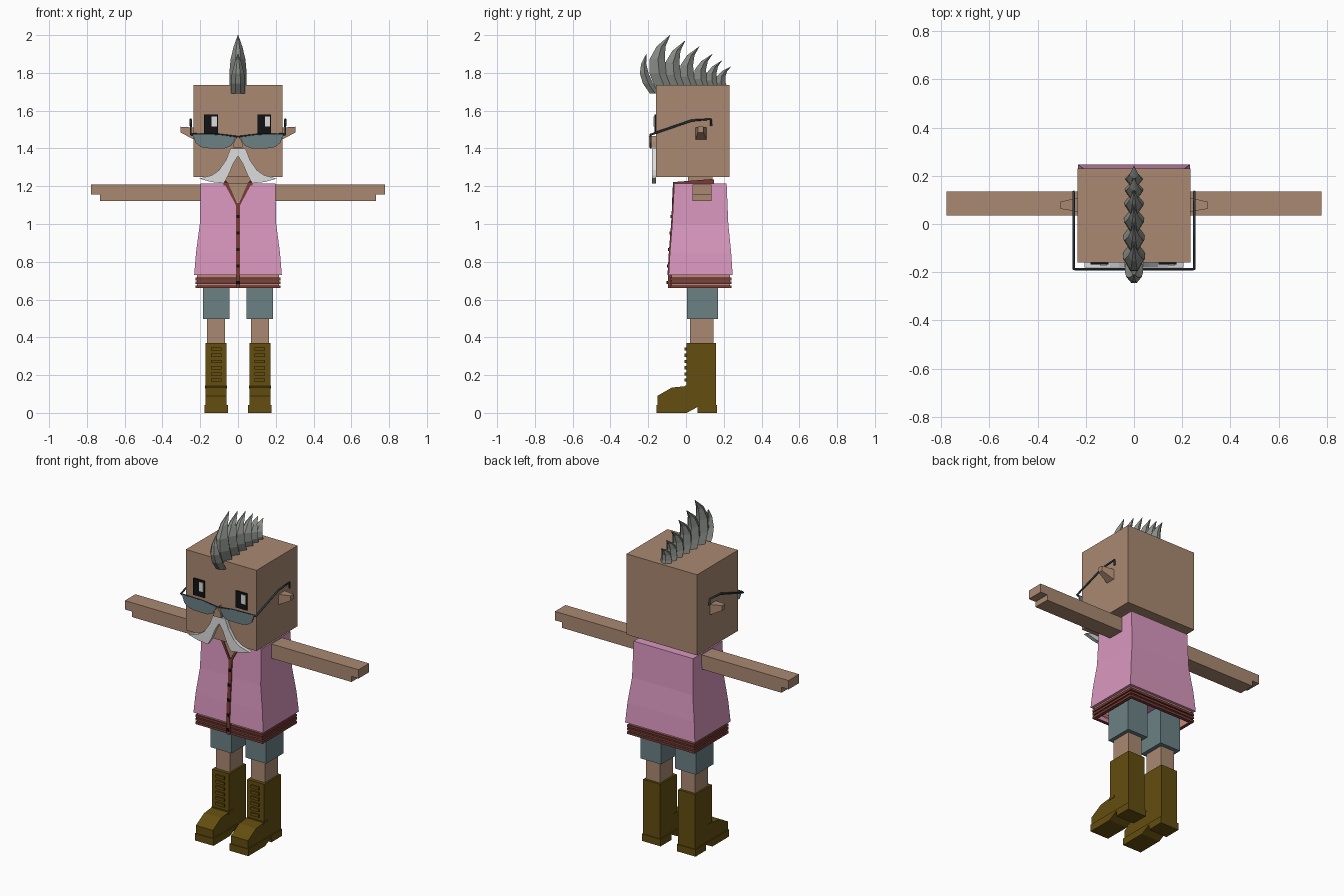
import bpy, bmesh
from mathutils import Vector

cube = bpy.data.objects.get("Cube")
if cube:
    bpy.data.objects.remove(cube, do_unlink=True)


def material(name, r, g, b):
    m = bpy.data.materials.new(name)
    m.use_nodes = True
    m.diffuse_color = (r, g, b, 1)
    m.node_tree.nodes["Principled BSDF"].inputs["Base Color"].default_value = (r, g, b, 1)
    return m


SKIN = material("skin", .40, .25, .165)
PINK = material("pink cloth", .70, .31, .52)
TEAL = material("blue grey", .15, .22, .235)
BOOT = material("brown leather", .125, .075, .005)
GREY = material("grey hair", .25, .265, .24)
WHITE = material("white hair", .72, .72, .72)
BLACK = material("black", .006, .006, .006)
RED = material("dark red trim", .19, .045, .036)
SALMON = material("salmon trim", .55, .24, .19)
SLATE = material("slate frame", .03, .05, .06)


def loft(name, rings, mat, closed=False):
    """Skin a list of equal vertex rings; cap the ends, or join them."""
    bm = bmesh.new()
    vs = [[bm.verts.new(p) for p in ring] for ring in rings]
    n = len(vs[0])
    pairs = list(zip(vs, vs[1:]))
    if closed:
        pairs.append((vs[-1], vs[0]))
    else:
        bm.faces.new(vs[0])
        bm.faces.new(vs[-1])
    for a, b in pairs:
        for i in range(n):
            j = (i + 1) % n
            bm.faces.new((a[i], a[j], b[j], b[i]))
    bmesh.ops.recalc_face_normals(bm, faces=bm.faces)
    me = bpy.data.meshes.new(name)
    bm.to_mesh(me)
    bm.free()
    me.materials.append(mat)
    ob = bpy.data.objects.new(name, me)
    bpy.context.collection.objects.link(ob)
    return ob


def rect(z, x0, x1, y0, y1):
    return [(x0, y0, z), (x1, y0, z), (x1, y1, z), (x0, y1, z)]


def box(name, x0, x1, y0, y1, z0, z1, mat):
    return loft(name, [rect(z0, x0, x1, y0, y1), rect(z1, x0, x1, y0, y1)], mat)


def plate(name, pts, y, depth, mat, s=1):
    """Outline in x and z, thickened backwards; y is a number or a function of z."""
    at = y if callable(y) else lambda z: y
    return loft(name, [[(s * x, at(z) + d, z) for x, z in pts] for d in (0, depth)], mat)


def side_profile(name, pts, x0, x1, mat):
    return loft(name, [[(x, y, z) for y, z in pts] for x in (x0, x1)], mat)


def rod(name, points, r, mat):
    cu = bpy.data.curves.new(name, "CURVE")
    cu.dimensions = "3D"
    cu.bevel_depth = r
    cu.bevel_resolution = 0
    sp = cu.splines.new("POLY")
    sp.points.add(len(points) - 1)
    for p, co in zip(sp.points, points):
        p.co = (*co, 1)
    cu.materials.append(mat)
    ob = bpy.data.objects.new(name, cu)
    bpy.context.collection.objects.link(ob)


# Head, neck and nose
box("head", -.235, .235, -.16, .23, 1.25, 1.735, SKIN)
box("neck", -.065, .065, .01, .14, 1.2, 1.26, SKIN)
plate("nose", [(-.025, 1.405), (.025, 1.405), (.022, 1.435), (0, 1.465), (-.022, 1.435)],
      -.197, .04, SKIN)

# Eyes, both with the highlight on the same side
for side, x in (("right", -.18), ("left", .102)):
    box(side + "_eye", x, x + .074, -.168, -.158, 1.48, 1.58, BLACK)
    box(side + "_eye_glint", x + .04, x + .068, -.172, -.166, 1.515, 1.57, WHITE)

# Shirt: flared body, recessed underneath
SHIRT = [(1.215, .198, -.062, .215), (1.0, .202, -.073, .224),
         (.85, .222, -.085, .239), (.73, .232, -.092, .247)]


def shirt_front(z):
    for (za, _, ya, _), (zb, _, yb, _) in zip(SHIRT, SHIRT[1:]):
        if z >= zb:
            return ya + (yb - ya) * (za - z) / (za - zb)
    return SHIRT[-1][2]


loft("shirt", [rect(z, -hx, hx, y0, y1) for z, hx, y0, y1 in SHIRT], PINK)


def hem_ring(name, z0, z1, grow, mat):
    def ring(z, g):
        return rect(z, -.216 - g, .216 + g, -.077 - g, .232 + g)
    loft(name, [ring(z0, grow), ring(z1, grow), ring(z1, -.012), ring(z0, -.012)], mat, True)


hem_ring("hem_band", .662, .735, 0, SALMON)
for i, z in enumerate((.702, .682, .66)):
    hem_ring("hem_ridge_%d" % i, z, z + .014, .008, RED)
hem_ring("hem_lining", .661, .73, -.011, PINK)

# Button placket, open neckline and collar
placket = [1.11, 1.0, .85, .73]
for i, (a, b) in enumerate(zip(placket, placket[1:])):
    plate("placket_%d" % i, [(-.011, a), (.011, a), (.011, b), (-.011, b)],
          lambda z: shirt_front(z) - .006, .012, RED)
box("placket_hem", -.011, .011, -.094, -.07, .66, .73, RED)
for i in range(5):
    z = 1.04 - i * .0875
    y = shirt_front(z)
    box("button_%d" % i, -.007, .007, y - .011, y, z - .008, z + .008, BLACK)
plate("neck_opening", [(-.06, 1.218), (.06, 1.218), (0, 1.11)],
      lambda z: shirt_front(z) - .003, .008, SKIN)
box("collar_back", -.075, .075, .13, .148, 1.21, 1.235, RED)

for side, s in (("left", 1), ("right", -1)):
    # Collar edge down the neckline and over the shoulder
    plate(side + "_neck_edge", [(.055, 1.222), (.076, 1.222), (.011, 1.1), (0, 1.1)],
          lambda z: shirt_front(z) - .007, .012, RED, s)
    side_profile(side + "_collar", [(-.068, 1.205), (-.068, 1.222), (.14, 1.238), (.14, 1.205)],
                 s * .06, s * .076, RED)

    # Arm with the stepped hand end
    arm = [(.19, 1.122), (.73, 1.122), (.73, 1.155), (.777, 1.155), (.777, 1.208), (.19, 1.208)]
    plate(side + "_arm", arm, .035, .1, SKIN, s)

    # Ear wedge
    loft(side + "_ear", [
        [(s * .23, .05, 1.445), (s * .23, .11, 1.445), (s * .23, .11, 1.51), (s * .23, .05, 1.51)],
        [(s * .305, .063, 1.485), (s * .305, .092, 1.485),
         (s * .305, .092, 1.515), (s * .305, .063, 1.515)]], SKIN)

    # Moustache wing
    wing = [(0, 1.4), (.04, 1.4), (.063, 1.34), (.1, 1.285), (.14, 1.258), (.205, 1.24),
            (.14, 1.222), (.075, 1.215), (.05, 1.26), (.025, 1.32), (0, 1.36)]
    plate(side + "_moustache", wing, -.18, .022, WHITE, s)

    # Half-moon lens and temple arm
    lens = [(.01, 1.46), (.1, 1.472), (.24, 1.476), (.225, 1.43), (.195, 1.407),
            (.15, 1.4), (.07, 1.4), (.035, 1.415)]
    plate(side + "_lens", lens, -.19, .007, TEAL, s)
    rod(side + "_temple", [(s * .24, -.188, 1.472), (s * .25, -.185, 1.474), (s * .25, .03, 1.548),
                           (s * .25, .132, 1.555), (s * .25, .134, 1.52)], .006, SLATE)
    rod(side + "_lens_rim", [(0, -.188, 1.462), (s * .1, -.188, 1.474), (s * .245, -.188, 1.477)],
        .004, SLATE)

    # Leg and shorts
    x0, x1 = sorted((s * .046, s * .185))
    box(side + "_shorts", x0, x1, .004, .17, .497, .74, TEAL)
    x0, x1 = sorted((s * .07, s * .163))
    box(side + "_shin", x0, x1, .022, .146, .35, .5, SKIN)

    # Boot with sole, heel, strap and laces
    upper = [(-.152, .035), (-.152, .09), (-.075, .134), (.002, .142), (.002, .37),
             (.16, .37), (.16, .035)]
    side_profile(side + "_boot", upper, s * .06, s * .173, BOOT)
    sole = [(-.156, 0), (-.156, .042), (.164, .042), (.164, 0), (.062, 0), (.062, .032), (.004, 0)]
    side_profile(side + "_sole", sole, s * .054, s * .178, BOOT)
    x0, x1 = sorted((s * .058, s * .175))
    box(side + "_ankle_strap", x0, x1, -.004, .04, .13, .145, BOOT)
    for i in range(6):
        z = .165 + i * .033
        x0, x1 = sorted((s * .088, s * .143))
        box("%s_lace_%d" % (side, i), x0, x1, -.008, .01, z, z + .017, BOOT)


# Crest of swept-back spikes
def spike(name, base, bend, tip, width, depth):
    base, bend, tip = Vector(base), Vector(bend), Vector(tip)
    rings = []
    for t, k in ((0, .95), (.25, 1), (.5, .85), (.75, .5), (1, .03)):
        c = base * (1 - t) ** 2 + bend * 2 * t * (1 - t) + tip * t * t
        w, d = width * k, depth * k
        rings.append([(x * w, c.x + y * d, c.y) for x, y in
                      ((-.35, -1), (.35, -1), (1, .1), (.3, 1), (-.3, 1), (-1, .1))])
    loft(name, rings, GREY)


spike("front_spike", (-.165, 1.69), (-.255, 1.8), (-.21, 1.9), .038, .027)
crest = [(-.115, -.085, 2.0), (-.04, -.005, 1.97), (.03, .07, 1.94),
         (.095, .14, 1.9), (.15, .19, 1.865), (.195, .24, 1.835)]
for i, (by, ty, tz) in enumerate(crest):
    bow = (tz - 1.7) * .3
    spike("crest_spike_%d" % i, (by, 1.715), (by - bow, 1.72 + (tz - 1.72) * .6), (ty, tz),
          .046 - i * .002, .047 - i * .004)
